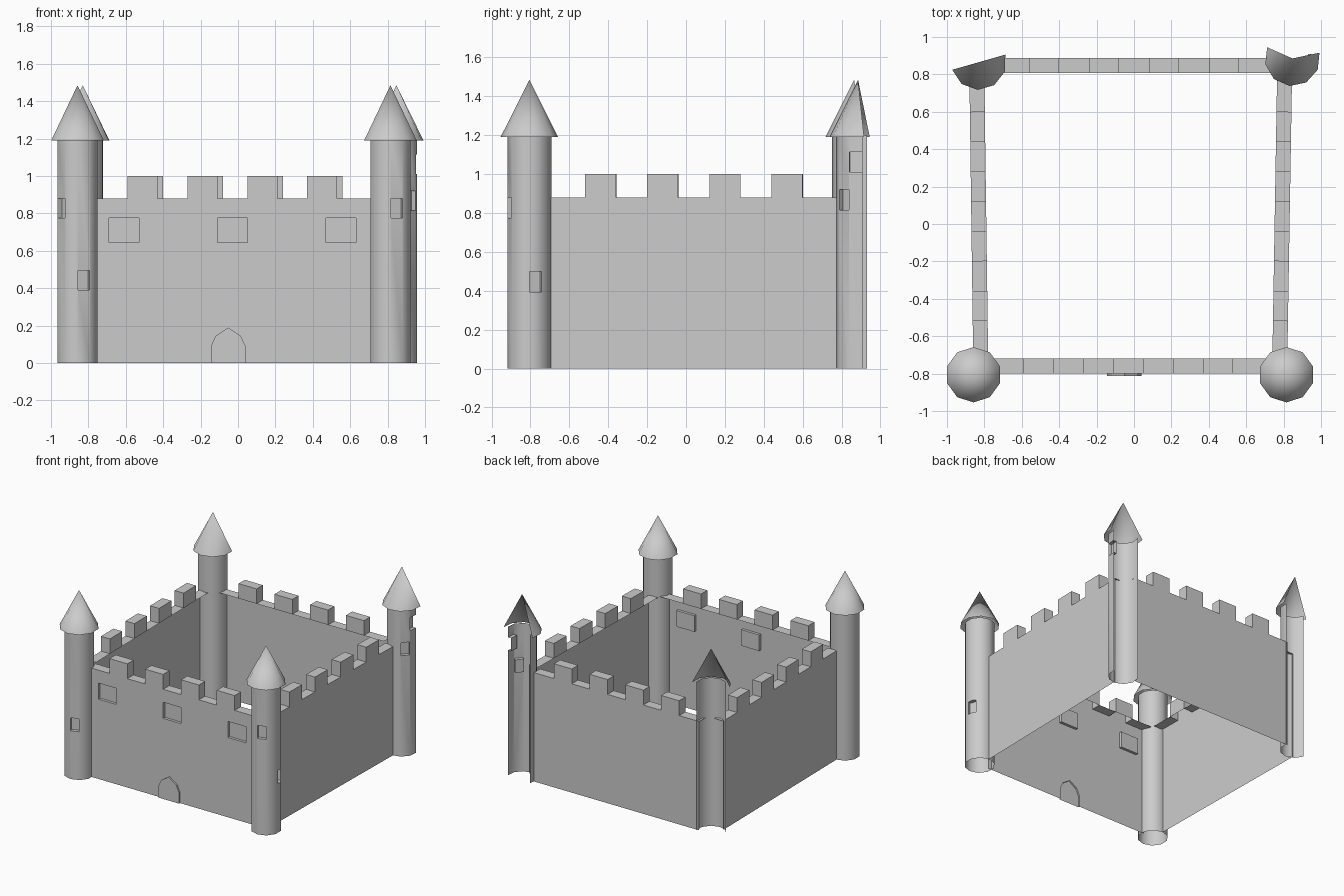
import bpy, bmesh, math
from mathutils import Matrix, Vector

if "Cube" in bpy.data.objects:
    bpy.data.objects.remove(bpy.data.objects["Cube"])

SIDES = 10


def finish(name, bm, matrix=Matrix()):
    me = bpy.data.meshes.new(name)
    bm.to_mesh(me)
    bm.free()
    ob = bpy.data.objects.new(name, me)
    ob.matrix_world = matrix
    bpy.context.collection.objects.link(ob)
    return ob


def box(bm, lo, hi, rot=Matrix()):
    size = [b - a for a, b in zip(lo, hi)]
    mid = [(a + b) / 2 for a, b in zip(lo, hi)]
    m = rot @ Matrix.Translation(mid) @ Matrix.Diagonal((*size, 1))
    return bmesh.ops.create_cube(bm, size=1, matrix=m)["verts"]


def prism(bm, ring, offset):
    f = bm.faces.new([bm.verts.new(p) for p in ring])
    ex = bmesh.ops.extrude_face_region(bm, geom=[f], use_keep_orig=True)["geom"]
    for v in ex:
        if isinstance(v, bmesh.types.BMVert):
            v.co += Vector(offset)
    bmesh.ops.recalc_face_normals(bm, faces=bm.faces)


def boolean(ob, bm, op):
    tool = finish("cutter", bm, ob.matrix_world)
    tool.hide_render = True
    bpy.context.view_layer.update()
    mod = ob.modifiers.new("bool", "BOOLEAN")
    mod.operation, mod.object, mod.solver = op, tool, "EXACT"
    activate(ob)
    bpy.ops.object.modifier_apply(modifier=mod.name)
    bpy.data.objects.remove(tool)


def activate(ob):
    bpy.ops.object.select_all(action="DESELECT")
    ob.select_set(True)
    bpy.context.view_layer.objects.active = ob


def strip(ob, test):
    bm = bmesh.new()
    bm.from_mesh(ob.data)
    bmesh.ops.delete(bm, geom=[f for f in bm.faces if test(f)], context="FACES")
    bm.to_mesh(ob.data)
    bm.free()


def wall(name, p0, p1, decorate=False):
    # local x runs along the outer line, local y points into the courtyard
    p0, p1 = Vector((*p0, 0)), Vector((*p1, 0))
    d = p1 - p0
    L, T, H = d.length, 0.08, 0.88
    m = Matrix.Translation(p0) @ Matrix.Rotation(math.atan2(d.y, d.x), 4, "Z")
    bm = bmesh.new()
    box(bm, (0, 0, 0), (L, T, H))
    ob = finish(name, bm, m)
    if decorate:
        # recessed windows
        bm = bmesh.new()
        for x in (-0.69, -0.11, 0.47):
            box(bm, (x - p0.x, -0.05, 0.645), (x - p0.x + 0.16, 0.022, 0.775))
        boolean(ob, bm, "DIFFERENCE")
        # raised arched door
        bm = bmesh.new()
        arch = [(-.145, 0), (.04, 0), (.04, .09), (.015, .145), (-.052, .19),
                (-.12, .145), (-.145, .09)]
        prism(bm, [(x - p0.x, -0.012, z) for x, z in arch], (0, 0.05, 0))
        boolean(ob, bm, "UNION")

    # keep only the outer skin
    def unwanted(f):
        c, n = f.calc_center_median(), f.normal
        return (c.y > T - .005 or c.z > H - .001 or c.z < .001
                or c.x < .001 or c.x > L - .001 or c.y > .035)
    strip(ob, unwanted)

    # battlements: ledges between open-bottomed merlons
    bm = bmesh.new()
    bm.from_mesh(ob.data)
    edge = 0
    for i in range(5):
        s = 0.18 + 0.32 * i if i < 4 else L
        bm.faces.new([bm.verts.new(p) for p in
                      ((edge, 0, H), (s, 0, H), (s, T, H), (edge, T, H))])
        if i < 4:
            vs = box(bm, (s, 0, H), (s + 0.16, T, 1.0))
            fs = {f for v in vs for f in v.link_faces if f.normal.z < -.9
                  or f.calc_center_median().z < H + .001}
            bmesh.ops.delete(bm, geom=list(fs), context="FACES")
        edge = s + 0.16
    bm.to_mesh(ob.data)
    bm.free()


def tower(name, x, y, phase, faces, windows):
    # faces: how many of the ten facets exist, counted from the phase angle
    m = Matrix.Translation((x, y, 0))

    def ring(r, z):
        return [(r * math.cos(math.radians(phase + 36 * i)),
                 r * math.sin(math.radians(phase + 36 * i)), z) for i in range(SIDES)]
    bm = bmesh.new()
    prism(bm, ring(0.113, 0), (0, 0, 1.2))
    shaft = finish(name + "_shaft", bm, m)
    # recessed windows
    if windows:
        bm = bmesh.new()
        for ang, z in windows:
            box(bm, (0.08, -0.033, z), (0.2, 0.033, z + 0.105),
                Matrix.Rotation(math.radians(ang), 4, "Z"))
        boolean(shaft, bm, "DIFFERENCE")

    def unwanted(f):
        c = f.calc_center_median()
        if c.z < .001 or c.z > 1.199:
            return True
        return (math.degrees(math.atan2(c.y, c.x)) - phase) % 360 > 36 * faces
    strip(shaft, unwanted)
    # conical roof, open underneath
    bm = bmesh.new()
    vs = [bm.verts.new(p) for p in ring(0.148, 1.19)]
    tip = bm.verts.new((0, 0, 1.485))
    for i in range(faces):
        bm.faces.new((vs[i], vs[(i + 1) % SIDES], tip))
    bmesh.ops.delete(bm, geom=[v for v in bm.verts if not v.link_faces], context="VERTS")
    roof = finish(name + "_roof", bm, m)
    for ob in (shaft, roof):
        activate(ob)
        bpy.ops.object.shade_smooth_by_angle(angle=math.radians(40))


wall("front_wall", (-.77, -.80), (.74, -.80), True)
wall("right_wall", (.82, -.70), (.845, .79))
wall("back_wall", (.74, .888), (-.74, .888))
wall("left_wall", (-.88, .78), (-.86, -.70))

tower("front_left_tower", -.858, -.806, 90, 10, [(-72, .39), (216, .775)])
tower("front_right_tower", .815, -.806, 90, 10, [(-72, .775), (18, .395)])
# rear towers are open shells at the back
tower("back_right_tower", .847, .885, 156, 6, [(-42, .815), (-6, 1.01)])
tower("back_left_tower", -.83, .865, 196, 5, [])
